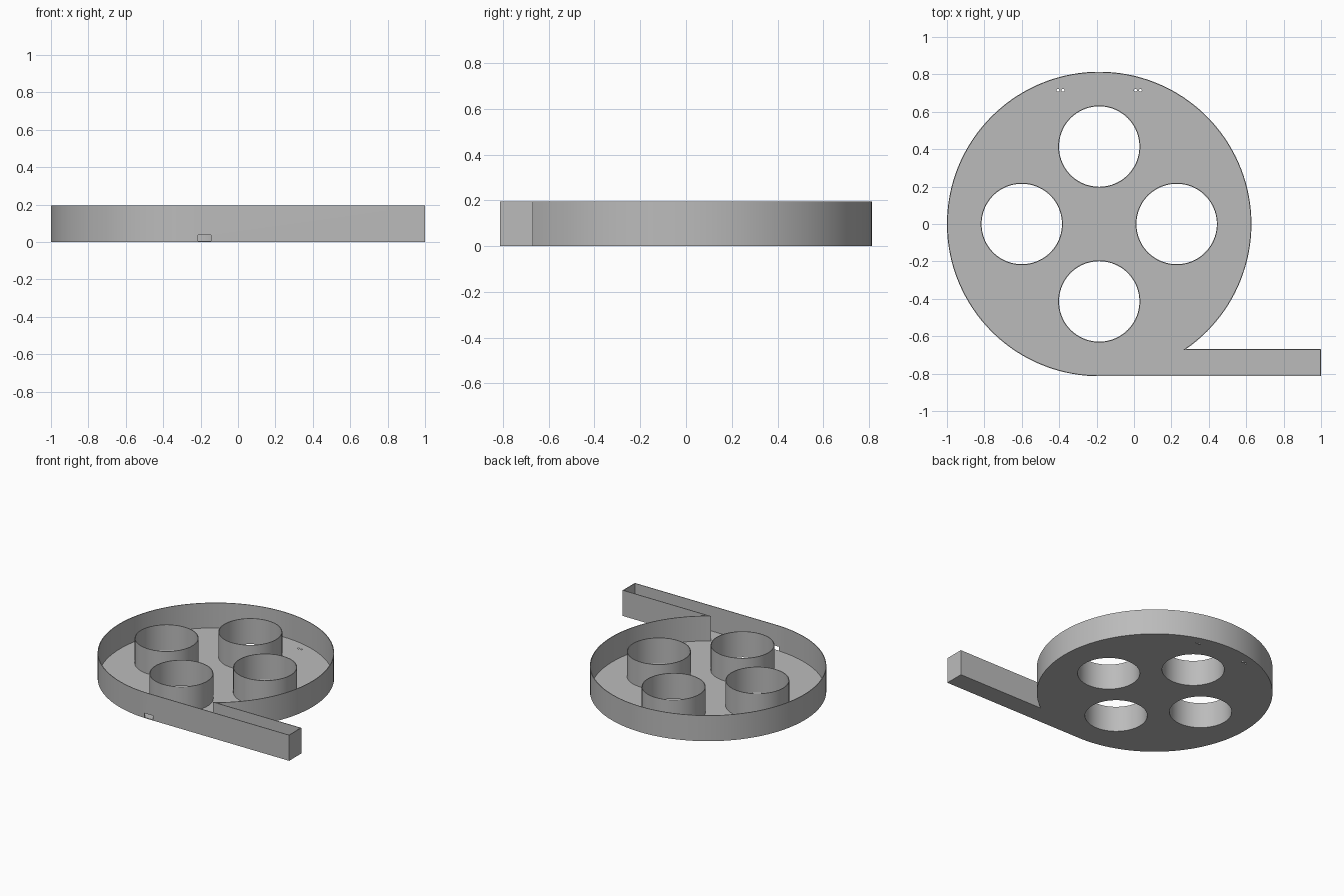
import bpy, bmesh, math

cube = bpy.data.objects.get("Cube")
if cube:
    bpy.data.objects.remove(cube, do_unlink=True)

CX, R = -0.186, 0.814          # reel centre and radius
TAIL_TOP = -0.668              # inner edge of the straight tail
HEIGHT, T = 0.195, 0.005       # wall height, sheet thickness
HOLE_R, HOLE_DIST = 0.215, 0.414

grey = bpy.data.materials.new("plain grey")
grey.use_nodes = True
colour = (0.5, 0.5, 0.5, 1)
grey.diffuse_color = colour
grey.node_tree.nodes["Principled BSDF"].inputs["Base Color"].default_value = colour


def circle(x, y, r, n=96):
    return [(x + r * math.cos(math.tau * i / n), y + r * math.sin(math.tau * i / n)) for i in range(n)]


def outline(inset):
    """Disc with a straight tail leaving it along the front tangent."""
    r, top, end = R - inset, TAIL_TOP - inset, 1 - inset
    start, stop, n = math.asin(top / r), 1.5 * math.pi, 128
    arc = [start + (stop - start) * i / n for i in range(n + 1)]
    pts = [(CX + r * math.cos(a), r * math.sin(a)) for a in arc]
    return pts + [(end, -r), (end, top)]


def plate(name, loops, z0, z1):
    """Extrude closed loops; inner loops become holes."""
    curve = bpy.data.curves.new(name, 'CURVE')
    curve.dimensions = '2D'
    curve.fill_mode = 'BOTH'
    curve.extrude = (z1 - z0) / 2
    for loop in loops:
        spline = curve.splines.new('POLY')
        spline.points.add(len(loop) - 1)
        for point, (x, y) in zip(spline.points, loop):
            point.co = (x, y, 0, 1)
        spline.use_cyclic_u = True
    temp = bpy.data.objects.new(name + " helper", curve)
    bpy.context.collection.objects.link(temp)
    mesh = bpy.data.meshes.new_from_object(temp.evaluated_get(bpy.context.evaluated_depsgraph_get()))
    bpy.data.objects.remove(temp, do_unlink=True)
    bm = bmesh.new()
    bm.from_mesh(mesh)
    bmesh.ops.remove_doubles(bm, verts=bm.verts, dist=1e-5)
    bmesh.ops.translate(bm, verts=bm.verts, vec=(0, 0, (z0 + z1) / 2))
    bmesh.ops.recalc_face_normals(bm, faces=bm.faces)
    bm.to_mesh(mesh)
    bm.free()
    mesh.materials.clear()
    mesh.materials.append(grey)
    obj = bpy.data.objects.new(name, mesh)
    bpy.context.collection.objects.link(obj)
    return obj


def smooth(obj):
    bpy.ops.object.select_all(action='DESELECT')
    obj.select_set(True)
    bpy.context.view_layer.objects.active = obj
    bpy.ops.object.shade_smooth_by_angle(angle=math.radians(30))


# Floor with four large openings and two pairs of pinholes
centres = [(CX + HOLE_DIST, 0), (CX, HOLE_DIST), (CX - HOLE_DIST, 0), (CX, -HOLE_DIST)]
openings = [circle(x, y, HOLE_R) for x, y in centres]
pinholes = [circle(CX + side * 0.207 + dx, 0.715, 0.008, 12)
            for side in (-1, 1) for dx in (-0.013, 0.013)]
floor = plate("floor", [outline(0)] + openings + pinholes, 0, T)
smooth(floor)

# Thin wall around the whole outline
wall = plate("outer_wall", [outline(0), outline(T)], T, HEIGHT)

# Cable slot low in the front wall
bpy.ops.mesh.primitive_cube_add(size=1, location=(-0.18, -R, 0.021))
cutter = bpy.context.object
cutter.name = "slot_cutter"
cutter.scale = (0.07, 0.06, 0.032)
cutter.hide_render = True
cut = wall.modifiers.new("slot", 'BOOLEAN')
cut.operation = 'DIFFERENCE'
cut.solver = 'EXACT'
cut.object = cutter
smooth(wall)
bpy.ops.object.modifier_apply(modifier="slot")
bpy.data.objects.remove(cutter, do_unlink=True)

# Open tubes rising from the large openings
for name, (x, y) in zip(("left", "back", "right", "front"), centres):
    smooth(plate(name + "_tube", [circle(x, y, HOLE_R + T), circle(x, y, HOLE_R)], T, HEIGHT))
